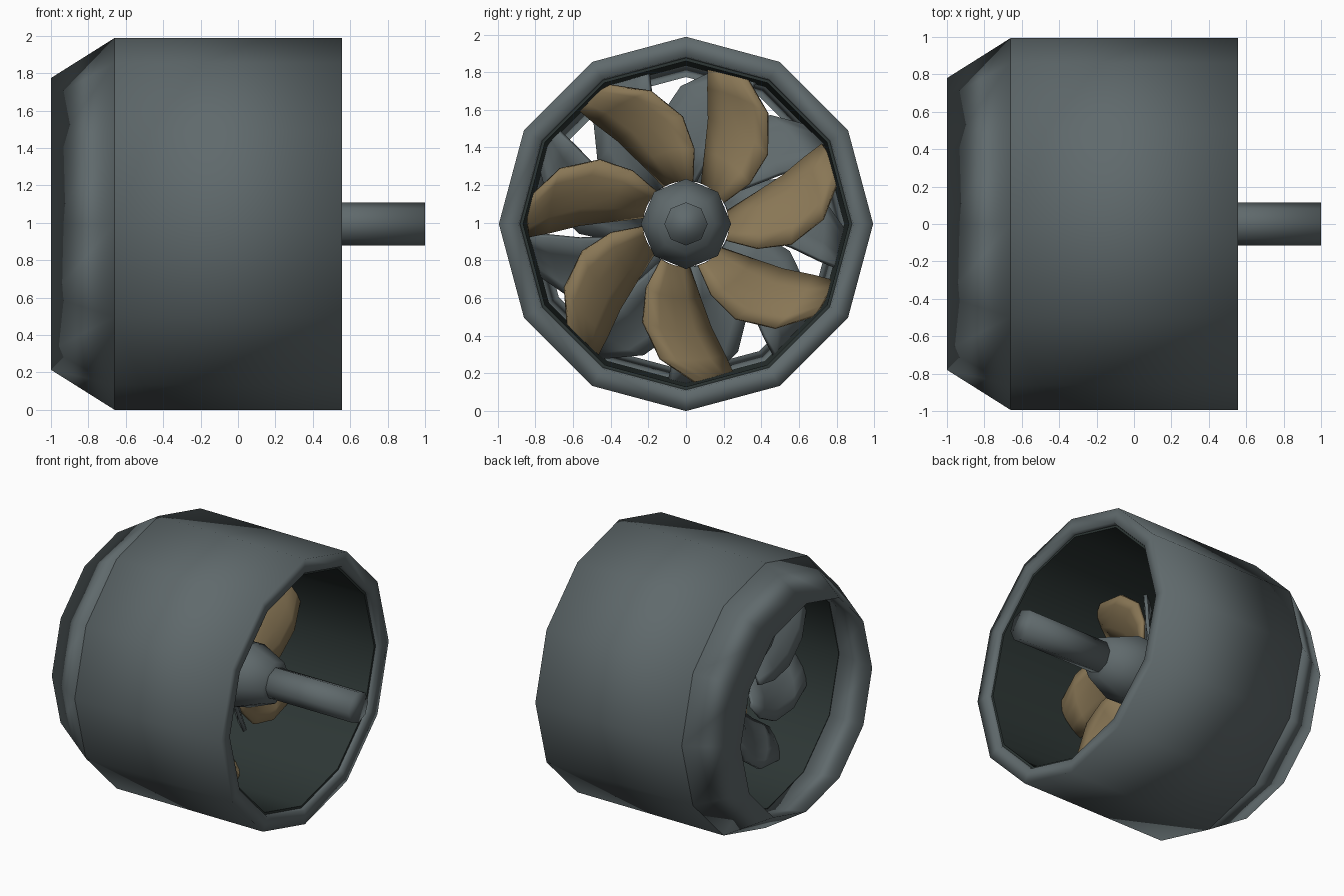
import bpy, bmesh
from math import sin, cos, radians, pi

cube = bpy.data.objects.get("Cube")
if cube:
    bpy.data.objects.remove(cube)

AXIS_Z = 0.994


def material(name, rgb):
    m = bpy.data.materials.new(name)
    m.use_nodes = True
    m.diffuse_color = (*rgb, 1)
    m.node_tree.nodes["Principled BSDF"].inputs["Base Color"].default_value = (*rgb, 1)
    return m


STEEL = material("blue grey steel", (0.116, 0.143, 0.15))
DARK = material("dark liner", (0.026, 0.037, 0.035))
BRASS = material("dull brass", (0.25, 0.183, 0.092))


def finish(bm, name, mat, angle):
    bmesh.ops.recalc_face_normals(bm, faces=bm.faces)
    mesh = bpy.data.meshes.new(name)
    bm.to_mesh(mesh)
    bm.free()
    mesh.materials.append(mat)
    ob = bpy.data.objects.new(name, mesh)
    bpy.context.collection.objects.link(ob)
    bpy.ops.object.select_all(action="DESELECT")
    ob.select_set(True)
    bpy.context.view_layer.objects.active = ob
    bpy.ops.object.shade_smooth_by_angle(angle=radians(angle))
    return ob


def lathe(name, profile, sides, mat, angle, ring=False):
    """Turn (x, radius) points around the long axis; a ring has a closed section."""
    bm = bmesh.new()
    turns = [2 * pi * i / sides for i in range(sides)]
    loops = [[bm.verts.new((x, r * sin(a), AXIS_Z + r * cos(a))) for a in turns]
             for x, r in profile]
    pairs = list(zip(loops, loops[1:]))
    if ring:
        pairs.append((loops[-1], loops[0]))
    else:
        bm.faces.new(loops[0])
        bm.faces.new(loops[-1])
    for a, b in pairs:
        for i in range(sides):
            j = (i + 1) % sides
            bm.faces.new((a[i], a[j], b[j], b[i]))
    return finish(bm, name, mat, angle)


# Twelve-sided duct: tapered intake, barrel with a soft rim, dark inner liner
lathe("intake_cone", [(-1, 0.78), (-0.66, 0.994), (-0.68, 0.845)], 12, STEEL, 175, ring=True)
lathe("barrel", [(-0.66, 0.994), (0.555, 0.994), (0.555, 0.89), (0.52, 0.88), (-0.66, 0.86)],
      12, STEEL, 100, ring=True)
lathe("liner", [(-0.68, 0.84), (0.525, 0.865), (0.525, 0.882), (-0.68, 0.852)], 12, DARK, 40, ring=True)

# Hub with a tapered tail, and the drive shaft
lathe("hub", [(-0.44, 0.15), (-0.4, 0.23), (0.1, 0.24), (0.31, 0.155)], 8, STEEL, 100)
lathe("shaft", [(0.25, 0.115), (1, 0.115)], 8, STEEL, 100)

# Blade outline: radius, leading-edge angle, trailing-edge angle
OUTLINE = [(0.23, -52, -14), (0.4, -49, -7), (0.57, -41, -4), (0.73, -28, -1), (0.84, -14, 0)]
COLUMNS = 4


def blade_ring(name, mat, count, tip_angle, x_mid, flip):
    bm = bmesh.new()
    for n in range(count):
        turn = tip_angle + n * 360 / count
        grid = []
        for r, lead, trail in OUTLINE:
            row = []
            for c in range(COLUMNS + 1):
                t = c / COLUMNS
                a = radians(turn + lead + (trail - lead) * t)
                # pitched across the chord with a slight camber
                x = 0.08 - 0.18 * t + 0.04 * sin(pi * t)
                row.append(bm.verts.new((x_mid + flip * x, flip * r * cos(a), AXIS_Z + r * sin(a))))
            grid.append(row)
        for a, b in zip(grid, grid[1:]):
            for c in range(COLUMNS):
                bm.faces.new((a[c], a[c + 1], b[c + 1], b[c]))
    ob = finish(bm, name, mat, 60)
    mod = ob.modifiers.new("thickness", "SOLIDIFY")
    mod.thickness = 0.025
    mod.offset = 0


# Brass rotor, and a counter-swept steel stator behind it
blade_ring("rotor_blades", BRASS, 7, 30, -0.13, 1)
blade_ring("stator_blades", STEEL, 9, 180 - 24, -0.37, -1)
